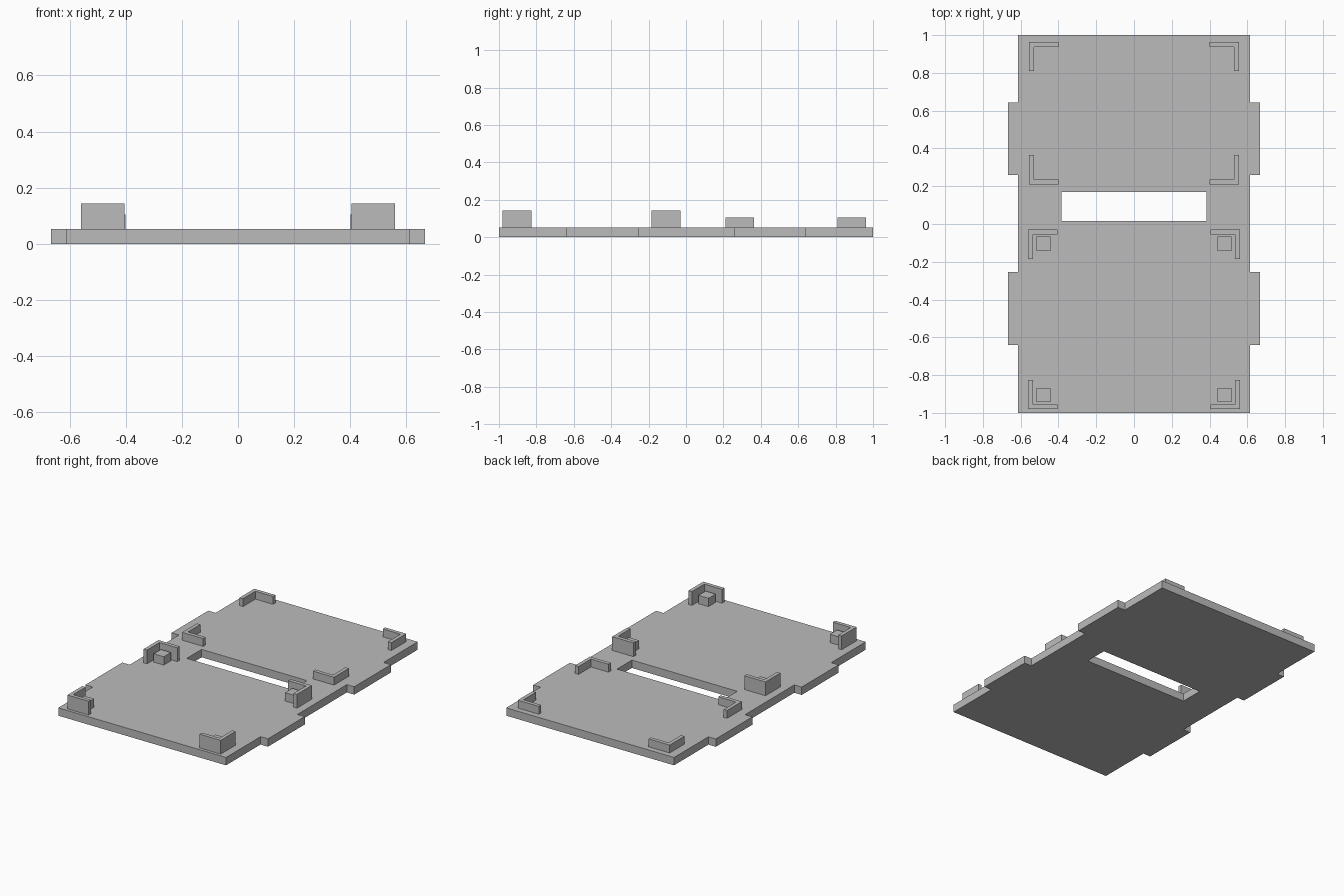
import bpy
import bmesh

cube = bpy.data.objects.get("Cube")
if cube:
    bpy.data.objects.remove(cube, do_unlink=True)

grey = bpy.data.materials.new("plain grey")
grey.use_nodes = True
color = (0.5, 0.5, 0.5, 1)
grey.diffuse_color = color
grey.node_tree.nodes["Principled BSDF"].inputs["Base Color"].default_value = color

THICK = 0.052


def prism(name, outline, z0, z1, hole=None):
    """Extrude a flat outline upward, with an optional hole through it."""
    curve = bpy.data.curves.new(name, "CURVE")
    curve.dimensions = "2D"
    curve.fill_mode = "BOTH"
    curve.extrude = (z1 - z0) / 2
    for loop in filter(None, (outline, hole)):
        spline = curve.splines.new("POLY")
        spline.points.add(len(loop) - 1)
        for point, (x, y) in zip(spline.points, loop):
            point.co = (x, y, 0, 1)
        spline.use_cyclic_u = True
        spline.use_smooth = False
    temp = bpy.data.objects.new(name, curve)
    bpy.context.collection.objects.link(temp)
    graph = bpy.context.evaluated_depsgraph_get()
    mesh = bpy.data.meshes.new_from_object(temp.evaluated_get(graph))
    bpy.data.objects.remove(temp, do_unlink=True)

    bm = bmesh.new()
    bm.from_mesh(mesh)
    bmesh.ops.remove_doubles(bm, verts=bm.verts, dist=0.0001)
    bmesh.ops.translate(bm, verts=bm.verts, vec=(0, 0, (z0 + z1) / 2))
    bmesh.ops.recalc_face_normals(bm, faces=bm.faces)
    for face in bm.faces:
        face.smooth = False
    bm.to_mesh(mesh)
    bm.free()
    mesh.materials.clear()
    mesh.materials.append(grey)
    obj = bpy.data.objects.new(name, mesh)
    bpy.context.collection.objects.link(obj)
    return obj


def rectangle(x0, x1, y0, y1):
    return [(x0, y0), (x1, y0), (x1, y1), (x0, y1)]


# Base plate with two tabs on each side and a slot across the middle
edge, tab = 0.613, 0.667
right = [(edge, -1)]
for y0, y1 in ((-0.64, -0.255), (0.26, 0.642)):
    right += [(edge, y0), (tab, y0), (tab, y1), (edge, y1)]
right.append((edge, 1))
left = [(-x, y) for x, y in reversed(right)]
prism("base_plate", right + left, 0, THICK, rectangle(-0.385, 0.385, 0.015, 0.17))


def corner_bracket(name, side, x, y, y_dir, length, height):
    """L-shaped wall whose outer corner is at (x, y), opening inward."""
    wall = 0.025
    shape = [(0, 0), (length, 0), (length, wall), (wall, wall), (wall, length), (0, length)]
    outline = [(side * (x - u), y + y_dir * v) for u, v in shape]
    prism(name, outline, THICK, height)


# Corner brackets: low pair set at the back, tall set at the front with pegs
for side, side_name in ((1, "left"), (-1, "right")):
    for y, y_dir, row in ((0.963, -1, "rear"), (0.21, 1, "inner")):
        corner_bracket(f"back_{row}_bracket_{side_name}", side, 0.555, y, y_dir, 0.154, 0.104)
    for y, y_dir, row in ((-0.03, -1, "inner"), (-0.98, 1, "outer")):
        corner_bracket(f"front_{row}_bracket_{side_name}", side, 0.56, y, y_dir, 0.155, 0.143)
        x0, x1 = sorted((side * 0.443, side * 0.517))
        y0, y1 = sorted((y + y_dir * 0.037, y + y_dir * 0.112))
        prism(f"front_{row}_peg_{side_name}", rectangle(x0, x1, y0, y1), THICK, 0.107)
